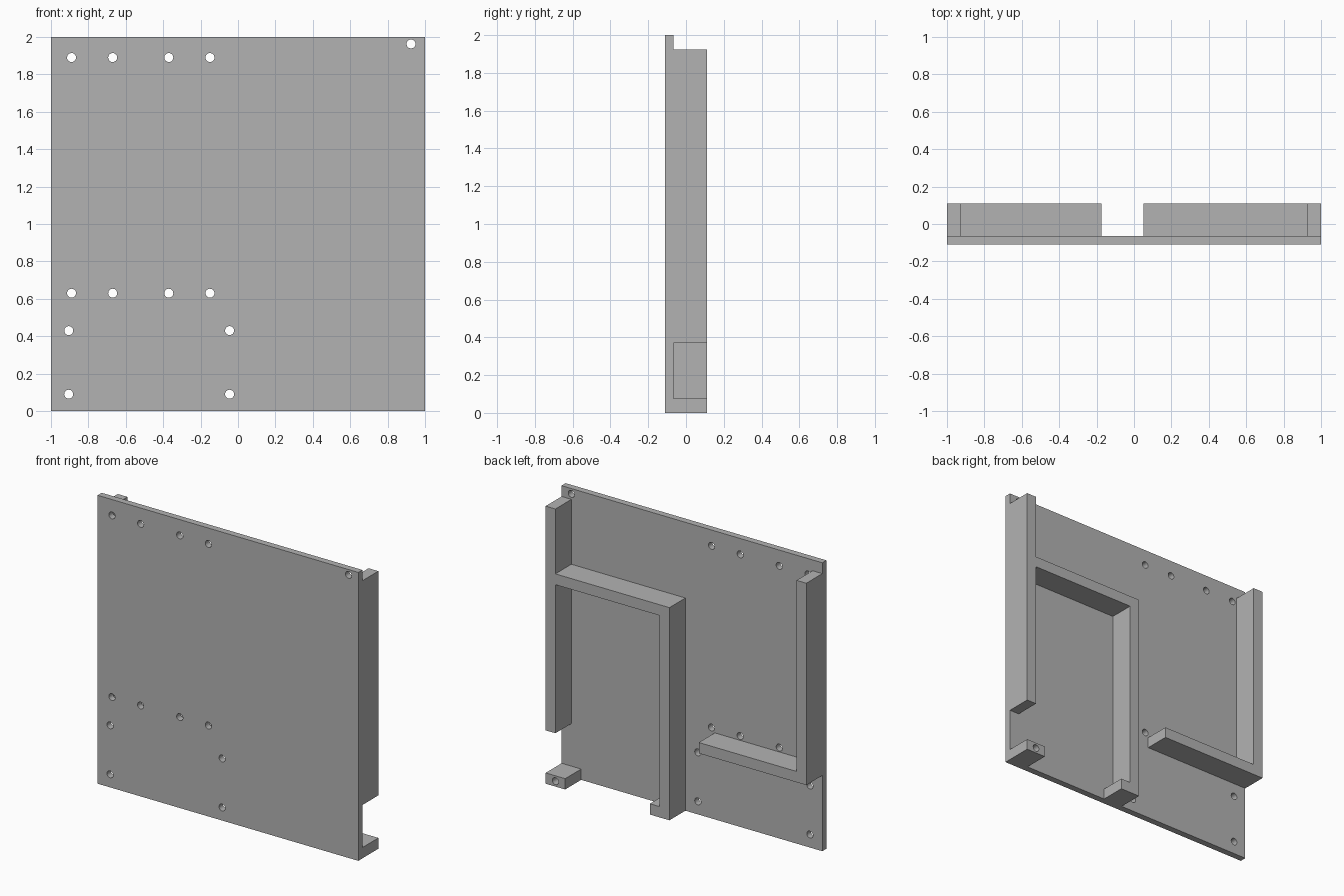
import bpy, bmesh, math
from mathutils import Matrix, Vector

cube = bpy.data.objects.get("Cube")
if cube:
    bpy.data.objects.remove(cube, do_unlink=True)

FRONT, FLOOR, BACK = -0.11, -0.065, 0.11   # depth of the plate face, plate back, rail tops
WALL = 0.075                               # rail thickness
HOLE = 0.024                               # screw hole radius

grey = bpy.data.materials.new("plain grey")
grey.use_nodes = True
grey.diffuse_color = (0.45, 0.45, 0.45, 1)
grey.node_tree.nodes["Principled BSDF"].inputs["Base Color"].default_value = (0.45, 0.45, 0.45, 1)


def finish(bm, name):
    bmesh.ops.recalc_face_normals(bm, faces=bm.faces)
    mesh = bpy.data.meshes.new(name)
    bm.to_mesh(mesh)
    bm.free()
    obj = bpy.data.objects.new(name, mesh)
    bpy.context.collection.objects.link(obj)
    mesh.materials.append(grey)
    return obj


def extrude_profile(name, points, y0, y1):
    """Extrude an outline in x, z from y0 to y1."""
    bm = bmesh.new()
    face = bm.faces.new([bm.verts.new((x, y0, z)) for x, z in points])
    out = bmesh.ops.extrude_face_region(bm, geom=[face])
    verts = [g for g in out["geom"] if isinstance(g, bmesh.types.BMVert)]
    bmesh.ops.translate(bm, verts=verts, vec=Vector((0, y1 - y0, 0)))
    return finish(bm, name)


def box(name, x0, x1, z0, z1, y0=FLOOR, y1=BACK):
    return extrude_profile(name, [(x0, z0), (x1, z0), (x1, z1), (x0, z1)], y0, y1)


def drill(target, name, centres, y0, y1):
    """Cut round holes running along y."""
    bm = bmesh.new()
    for x, z in centres:
        place = Matrix.Translation((x, (y0 + y1) / 2, z)) @ Matrix.Rotation(math.pi / 2, 4, 'X')
        bmesh.ops.create_cone(bm, cap_ends=True, segments=24, radius1=HOLE,
                              radius2=HOLE, depth=y1 - y0, matrix=place)
    cutter = finish(bm, name)
    cutter.hide_render = True
    cutter.hide_set(True)
    mod = target.modifiers.new("holes", 'BOOLEAN')
    mod.operation = 'DIFFERENCE'
    mod.solver = 'EXACT'
    mod.object = cutter
    # Bake the cut, then discard the cutter
    bpy.context.view_layer.update()
    cut = bpy.data.meshes.new_from_object(target.evaluated_get(bpy.context.evaluated_depsgraph_get()))
    target.modifiers.clear()
    target.data = cut
    bpy.data.objects.remove(cutter, do_unlink=True)


# Base plate with its rows of screw holes
plate = box("base_plate", -1, 1, 0, 2, FRONT, FLOOR)
holes = [(x, z) for z in (0.63, 1.89) for x in (-0.89, -0.67, -0.37, -0.15)]
holes += [(x, z) for z in (0.09, 0.43) for x in (-0.905, -0.045)]
holes.append((0.925, 1.963))
drill(plate, "plate_hole_cutter", holes, FRONT - 0.1, FLOOR + 0.1)

# Left frame: side rail, cross bar, centre divider and its foot
side, top, div = 1 - WALL, 1.475, 0.05
extrude_profile("left_frame", [
    (1, 0.37), (1, 1.925), (side, 1.925), (side, top), (div, top), (div, 0),
    (div + 2 * WALL, 0), (div + 2 * WALL, WALL), (div + WALL, WALL),
    (div + WALL, top - WALL), (side, top - WALL), (side, 0.37)], FLOOR, BACK)

# Left corner block with a blind screw hole
block = box("left_corner_block", 1 - 2 * WALL, 1, 0, WALL)
drill(block, "block_hole_cutter", [(side, WALL / 2)], FLOOR - 0.02, BACK + 0.1)

# Right frame: side rail and shelf
low = 0.525
extrude_profile("right_frame", [
    (-1, low), (-0.175, low), (-0.175, low + WALL), (-side, low + WALL),
    (-side, 1.925), (-1, 1.925)], FLOOR, BACK)
